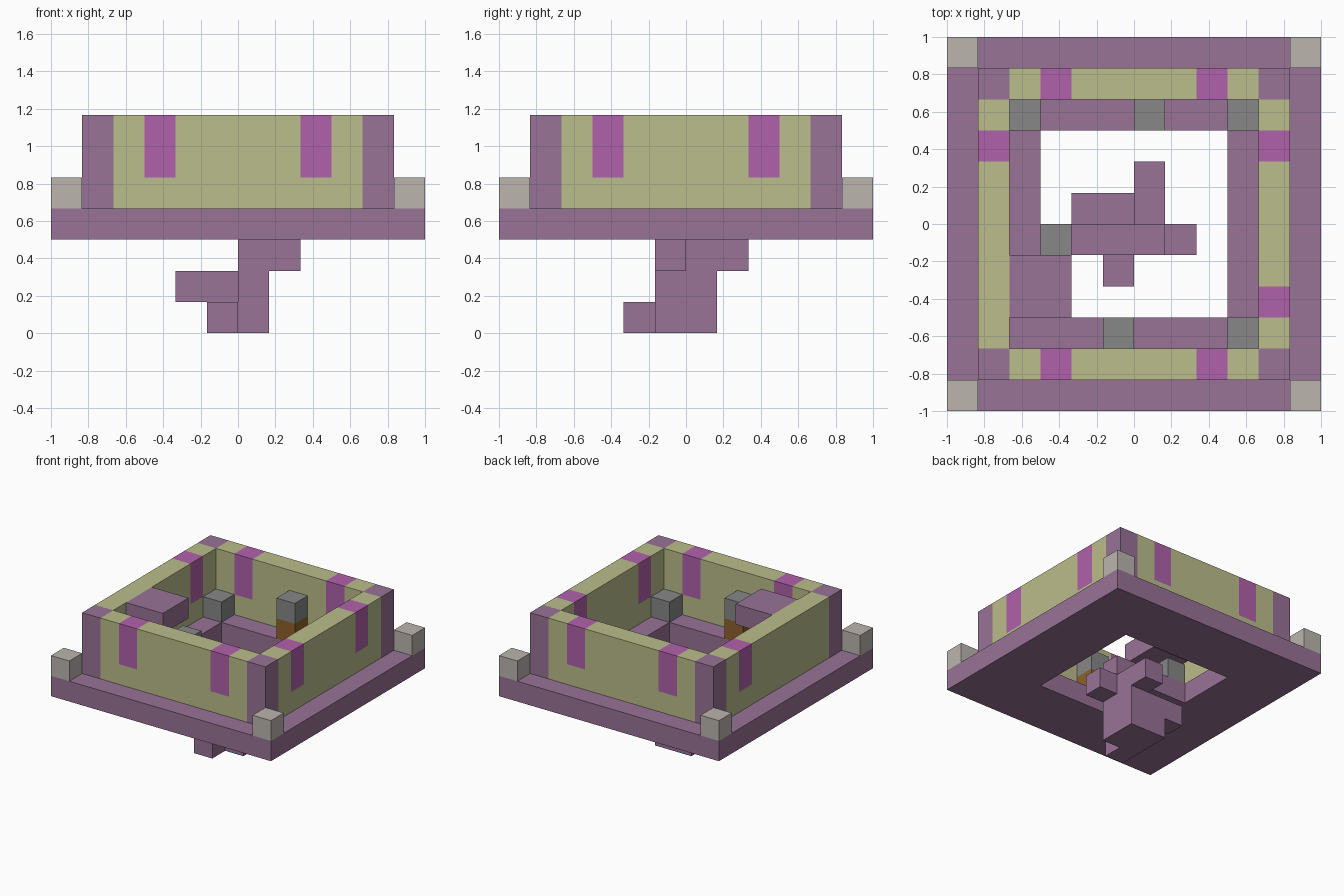
import bpy
import bmesh
import math
from mathutils import Vector

U = 1 / 6  # size of one block

cube = bpy.data.objects.get("Cube")
if cube:
    bpy.data.objects.remove(cube, do_unlink=True)


def material(name, rgb):
    """Flat material from 8-bit display values, stored as linear."""
    lin = [((c / 255 + 0.055) / 1.055) ** 2.4 for c in rgb]
    mat = bpy.data.materials.new(name)
    mat.use_nodes = True
    mat.diffuse_color = (*lin, 1)
    bsdf = mat.node_tree.nodes["Principled BSDF"]
    bsdf.inputs["Base Color"].default_value = (*lin, 1)
    bsdf.inputs["Roughness"].default_value = 0.9
    return mat


PURPLE = material("dusty purple", (152, 115, 150))
OLIVE = material("pale olive", (187, 189, 139))
MAGENTA = material("magenta", (176, 97, 170))
GREY = material("mid grey", (135, 135, 135))
PALE = material("light grey", (187, 181, 173))
BROWN = material("brown", (142, 98, 42))


def solid(name, boxes, mats, rule=lambda x, y, z: 0):
    """Union of block boxes (low corner, high corner), keeping only the outer skin."""
    cells = {(x, y, z) for lo, hi in boxes
             for x in range(lo[0], hi[0])
             for y in range(lo[1], hi[1])
             for z in range(lo[2], hi[2])}
    bm = bmesh.new()
    for cell in cells:
        centre = Vector(cell) + Vector((0.5, 0.5, 0.5))
        for axis in range(3):
            for sign in (-1, 1):
                n = Vector((0, 0, 0))
                n[axis] = sign
                if tuple(int(c) for c in Vector(cell) + n) in cells:
                    continue
                a = Vector((0, 0, 0))
                a[(axis + 1) % 3] = 0.5
                b = n.cross(a)
                mid = centre + n / 2
                ring = [mid + a + b, mid - a + b, mid - a - b, mid + a - b]
                face = bm.faces.new([bm.verts.new(p * U) for p in ring])
                face.material_index = rule(*cell)
    bmesh.ops.remove_doubles(bm, verts=bm.verts, dist=U / 100)
    bmesh.ops.dissolve_limit(bm, angle_limit=math.radians(1), verts=bm.verts,
                             edges=bm.edges, delimit={'MATERIAL'})
    bmesh.ops.recalc_face_normals(bm, faces=bm.faces)
    mesh = bpy.data.meshes.new(name)
    bm.to_mesh(mesh)
    bm.free()
    for mat in mats:
        mesh.materials.append(mat)
    obj = bpy.data.objects.new(name, mesh)
    bpy.context.collection.objects.link(obj)
    return obj


def square_ring(outer, inner, z0, z1):
    """Four boxes forming a square frame."""
    return [((-outer, -outer, z0), (outer, -inner, z1)),
            ((-outer, inner, z0), (outer, outer, z1)),
            ((-outer, -inner, z0), (-inner, inner, z1)),
            ((inner, -inner, z0), (outer, inner, z1))]


# Square platform with a central opening, and the beam reaching over it
solid("platform", square_ring(6, 3, 3, 4) + [((-3, -1, 3), (1, 0, 4))], [PURPLE])


# Parapet wall: purple corners, olive panels, magenta stripes
def wall_colour(x, y, z):
    ax, ay = abs(x + 0.5), abs(y + 0.5)
    if ax > 4 and ay > 4:
        return 0
    plain = x < -4 and y < 0  # one stripe is missing on this side
    if z >= 5 and 2 < min(ax, ay) < 3 and not plain:
        return 2
    return 1


solid("parapet_wall", square_ring(5, 4, 4, 7), [PURPLE, OLIVE, MAGENTA], wall_colour)

# Corner posts on the platform
for sx, side in ((-6, "right"), (5, "left")):
    for sy, end in ((-6, "front"), (5, "back")):
        solid(f"corner_post_{end}_{side}", [((sx, sy, 4), (sx + 1, sy + 1, 5))], [PALE])

# Low grey blocks on the inner floor
for i, (x, y) in enumerate([(-4, 3), (3, 3), (3, -4), (-3, -1)]):
    solid(f"floor_block_{i + 1}", [((x, y, 4), (x + 1, y + 1, 5))], [GREY])

# Taller pedestals: brown foot, grey head
for x, y, end in ((0, 3, "back"), (-1, -4, "front")):
    solid(f"pedestal_{end}", [((x, y, 4), (x + 1, y + 1, 6))], [BROWN, GREY],
          lambda cx, cy, cz: int(cz >= 5))

# Ledge fixed high on the inside of the wall
solid("wall_ledge", [((-4, -3, 6), (-2, -1, 7))], [PURPLE])

# Branching stem hanging under the beam
solid("hanging_stem", [
    ((0, -1, 2), (1, 2, 3)),    # long upper arm
    ((1, -1, 2), (2, 0, 3)),    # short side arm
    ((0, -1, 1), (1, 1, 2)),    # trunk
    ((-2, 0, 1), (0, 1, 2)),    # middle arm
    ((-1, -1, 0), (1, 1, 1)),   # base
    ((-1, -2, 0), (0, -1, 1)),  # base toe
], [PURPLE])
